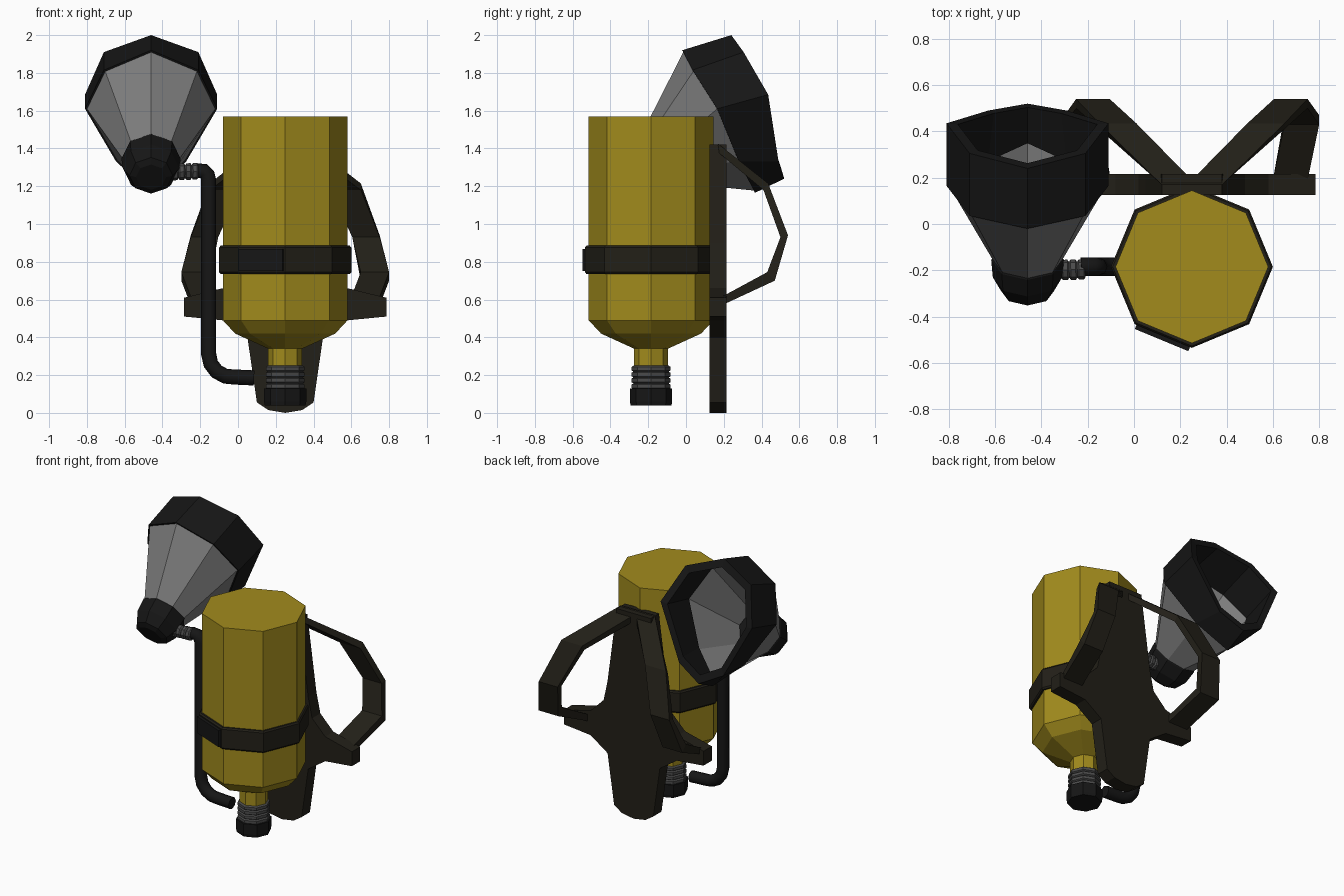
import bpy, bmesh, math
from mathutils import Vector, Matrix

if "Cube" in bpy.data.objects:
    bpy.data.objects.remove(bpy.data.objects["Cube"])


def material(name, rgb):
    m = bpy.data.materials.new(name)
    m.diffuse_color = (*rgb, 1)
    m.use_nodes = True
    m.node_tree.nodes["Principled BSDF"].inputs["Base Color"].default_value = m.diffuse_color
    return m


YELLOW = material("yellow_paint", (0.36, 0.26, 0.012))
BLACK = material("black_rubber", (0.008, 0.008, 0.008))
WEB = material("dark_webbing", (0.016, 0.014, 0.009))
METAL = material("dark_metal", (0.07, 0.07, 0.07))
GLASS = material("grey_visor", (0.2, 0.2, 0.2))


def loft(name, rings, mat, caps=True, closed=False):
    """Skin equal-length rings of points; closed joins last ring to first."""
    bm = bmesh.new()
    vs = [[bm.verts.new(p) for p in r] for r in rings]
    n = len(vs[0])
    pairs = list(zip(vs, vs[1:])) + ([(vs[-1], vs[0])] if closed else [])
    for a, b in pairs:
        for i in range(n):
            j = (i + 1) % n
            bm.faces.new((a[i], a[j], b[j], b[i]))
    if caps and not closed:
        bm.faces.new(vs[0])
        bm.faces.new(vs[-1])
    bmesh.ops.recalc_face_normals(bm, faces=bm.faces)
    me = bpy.data.meshes.new(name)
    bm.to_mesh(me)
    bm.free()
    ob = bpy.data.objects.new(name, me)
    bpy.context.collection.objects.link(ob)
    me.materials.append(mat)
    return ob


def ring(centre, axis, up, r, n=8):
    axis, up = Vector(axis).normalized(), Vector(up).normalized()
    side = axis.cross(up)
    return [Vector(centre) + r * (math.cos(t) * up + math.sin(t) * side)
            for t in (2 * math.pi * i / n for i in range(n))]


def lathe(name, start, axis, up, profile, mat):
    """Eight-sided turned part from (radius, distance along axis) pairs."""
    ax = Vector(axis).normalized()
    return loft(name, [ring(Vector(start) + ax * d, ax, up, r)
                       for r, d in profile], mat)


def ribs(r_in, r_out, start, end, count):
    step = (end - start) / count
    out = []
    for i in range(count):
        a = start + i * step
        out += [(r_in, a), (r_out, a + step * 0.2),
                (r_out, a + step * 0.8), (r_in, a + step)]
    return [p for k, p in enumerate(out) if k == 0 or p != out[k - 1]]


TX, TY = 0.25, -0.185
Z, X = (0, 0, 1), (1, 0, 0)

# Gas cylinder, valve and cap
lathe("tank", (TX, TY, 0), Z, X,
      [(0.09, 0.24), (0.09, 0.34), (0.265, 0.42), (0.33, 0.49), (0.33, 1.57)], YELLOW)
lathe("valve_collar", (TX, TY, 0), Z, X, ribs(0.093, 0.103, 0.125, 0.25, 4), METAL)
lathe("valve_cap", (TX, TY, 0), Z, X, [(0.108, 0.04), (0.112, 0.06), (0.112, 0.13)], BLACK)

# Tank band and buckle on the front left facet
lathe("tank_band", (TX, TY, 0), Z, X,
      [(0.342, 0.735), (0.35, 0.745), (0.35, 0.875), (0.342, 0.885)], WEB)
ang = math.radians(247.5)
bpy.ops.mesh.primitive_cube_add(size=1)
buckle = bpy.context.object
buckle.name = "band_buckle"
buckle.matrix_world = (
    Matrix.Translation((TX + 0.325 * math.cos(ang), TY + 0.325 * math.sin(ang), 0.81))
    @ Matrix.Rotation(ang, 4, 'Z') @ Matrix.Diagonal((0.035, 0.25, 0.115, 1)))
buckle.data.materials.append(BLACK)

# Back plate, half outline mirrored about the tank centre line
half = [(0.09, 0.015), (0.15, 0.055), (0.2, 0.4), (0.33, 0.49), (0.535, 0.51),
        (0.535, 0.61), (0.33, 0.66), (0.23, 0.76), (0.2, 0.9), (0.13, 1.42)]
outline = [(0, 0)] + half + [(-x, z) for x, z in reversed(half)]
loft("back_plate", [[(TX + x, y, z) for x, z in outline] for y in (0.125, 0.215)], WEB)

# Shoulder straps: inner x, outer x, then rear and front edges as (y, z)
stations = [(0.23, 0.38, (0.17, 1.425), (0.17, 1.38)),
            (0.49, 0.65, (0.435, 1.215), (0.41, 1.18)),
            (0.605, 0.75, (0.54, 0.94), (0.50, 0.93)),
            (0.65, 0.80, (0.47, 0.70), (0.43, 0.745)),
            (0.60, 0.75, (0.19, 0.57), (0.19, 0.615))]
for name, s in (("right_shoulder_strap", 1), ("left_shoulder_strap", -1)):
    loft(name, [[(TX + s * (x - TX), y, z) for x, (y, z) in
                 ((a, p), (b, p), (b, q), (a, q))] for a, b, p, q in stations], WEB)

# Hose running from the valve up to the mask
path = [(0.085, 0.185), (-0.02, 0.19)]
path += [(-0.035 - 0.12 * math.sin(t), 0.31 - 0.12 * math.cos(t))
         for t in (math.radians(a) for a in (15, 40, 65, 90))]
path += [(-0.155, 1.23), (-0.162, 1.26), (-0.18, 1.28), (-0.23, 1.283)]
cu = bpy.data.curves.new("hose", 'CURVE')
cu.dimensions = '3D'
cu.bevel_depth = 0.04
cu.bevel_resolution = 2
cu.use_fill_caps = True
sp = cu.splines.new('POLY')
sp.points.add(len(path) - 1)
for p, (x, z) in zip(sp.points, path):
    p.co = (x, -0.185, z, 1)
hose = bpy.data.objects.new("hose", cu)
bpy.context.collection.objects.link(hose)
cu.materials.append(BLACK)
bpy.context.view_layer.objects.active = hose
hose.select_set(True)
bpy.ops.object.convert(target='MESH')

# Ribbed connector between hose and mask
lathe("hose_connector", (-0.35, -0.2, 1.275), (1, 0.03, 0.03), Z,
      ribs(0.034, 0.044, 0, 0.14, 4), METAL)

# Mask: egg-shaped eight-point rings, listed top to chin
MX = -0.46


def egg(points):
    right = [(MX + x, y, z) for x, y, z in points]
    left = [(MX - x, y, z) for x, y, z in points[1:-1]]
    return [Vector(p) for p in right + left[::-1]]


def shrink(pts, f):
    c = sum(pts, Vector()) / len(pts)
    return [c + (p - c) * f for p in pts]


front = egg([(0, -0.02, 1.92), (0.25, 0.035, 1.815), (0.35, 0.165, 1.61),
             (0.185, 0.28, 1.33), (0, 0.365, 1.165)])
rear = egg([(0, 0.24, 2.0), (0.25, 0.305, 1.91), (0.35, 0.435, 1.685),
            (0.17, 0.49, 1.33), (0, 0.52, 1.24)])
loft("mask_seal", [front, rear, shrink(rear, 0.86), shrink(front, 0.92)],
     BLACK, closed=True)

# Visor cone narrowing to the filter housing
axis = Vector((0, -0.83, -0.55)).normalized()
up = Vector((0, -0.55, 0.83)).normalized()
base = Vector((MX, -0.155, 1.345))
neck = ring(base, -axis, up, 0.15)
if neck[2].x < MX:
    neck = [neck[-i % 8] for i in range(8)]
loft("mask_visor", [shrink(front, 0.97), neck], GLASS, caps=False)

# Filter housing at the nose of the mask
lathe("mask_filter", base, axis, up,
      [(0.14, -0.03), (0.157, 0), (0.15, 0.09), (0.115, 0.16), (0.08, 0.175)], BLACK)
